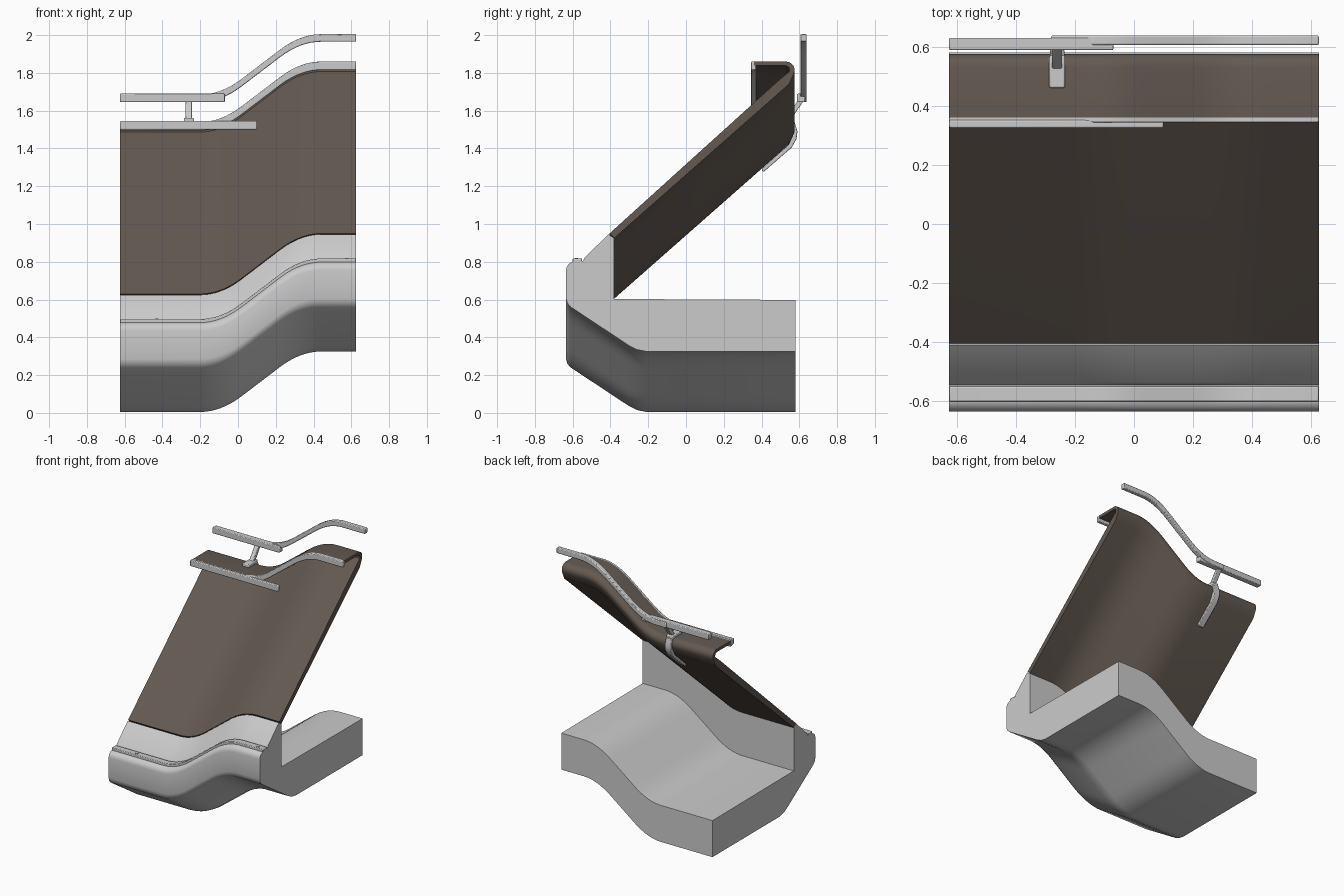
import bpy, bmesh, math

if "Cube" in bpy.data.objects:
    bpy.data.objects.remove(bpy.data.objects["Cube"])

# Height of the S-shaped step that every swept part follows along x
X0, X1, RAMP, RISE = -0.20, 0.44, 0.22, 0.32
HALF = 0.625


def step(x):
    slope = RISE / (X1 - X0 - RAMP)
    t = min(max(x - X0, 0), X1 - X0)
    if t < RAMP:
        return slope * t * t / (2 * RAMP)
    if t > X1 - X0 - RAMP:
        r = X1 - X0 - t
        return RISE - slope * r * r / (2 * RAMP)
    return slope * (t - RAMP / 2)


def sweep(name, profile, xa=-HALF, xb=HALF, curved=True, mat=None, bevel=0.0):
    """Sweep a closed (y, z) profile along x, following the step if curved."""
    xs = [xa, xb]
    if curved:
        lo, hi = max(xa, X0), min(xb, X1)
        xs += [lo + (hi - lo) * i / 24 for i in range(25)]
    xs = sorted({round(x, 5) for x in xs})
    bm = bmesh.new()
    rings = [[bm.verts.new((x, y, z + (step(x) if curved else 0)))
              for y, z in profile] for x in xs]
    n = len(profile)
    for a, b in zip(rings, rings[1:]):
        for i in range(n):
            j = (i + 1) % n
            bm.faces.new((a[i], a[j], b[j], b[i]))
    bm.faces.new(rings[0])
    bm.faces.new(rings[-1])
    bmesh.ops.recalc_face_normals(bm, faces=bm.faces)
    mesh = bpy.data.meshes.new(name)
    bm.to_mesh(mesh)
    bm.free()
    ob = bpy.data.objects.new(name, mesh)
    bpy.context.collection.objects.link(ob)
    if mat:
        mesh.materials.append(mat)
    if bevel:
        m = ob.modifiers.new("edge_round", 'BEVEL')
        m.width, m.segments, m.limit_method = bevel, 2, 'ANGLE'
        m.angle_limit = math.radians(50)
    bpy.ops.object.select_all(action='DESELECT')
    bpy.context.view_layer.objects.active = ob
    ob.select_set(True)
    bpy.ops.object.shade_smooth_by_angle(angle=math.radians(32))
    return ob


def rect(y0, y1, z0, z1):
    return [(y0, z0), (y1, z0), (y1, z1), (y0, z1)]


def arc(cy, cz, r, a0, a1, n=6):
    return [(cy + r * math.cos(math.radians(a0 + (a1 - a0) * i / n)),
             cz + r * math.sin(math.radians(a0 + (a1 - a0) * i / n))) for i in range(n + 1)]


brown = bpy.data.materials.new("brown_panel")
brown.diffuse_color = (0.125, 0.10, 0.083, 1)
brown.use_nodes = True
brown.node_tree.nodes["Principled BSDF"].inputs["Base Color"].default_value = brown.diffuse_color

# Base with its raised, rounded front
sweep("base", [(0.58, 0.005), (0.58, 0.278), (-0.38, 0.283), (-0.38, 0.605),
               (-0.41, 0.625), (-0.535, 0.505), (-0.545, 0.485), (-0.57, 0.485)]
      + arc(-0.59, 0.435, 0.045, 80, 180)
      + [(-0.635, 0.285), (-0.628, 0.26), (-0.61, 0.24), (-0.30, 0.035),
         (-0.26, 0.015), (-0.21, 0.005)])

# Trim ridges along the front of the base
sweep("upper_front_trim", rect(-0.60, -0.55, 0.475, 0.497), bevel=0.004)

# Leaning panel, curling forward into a shelf at the top
outer = [(-0.38, 0.605), (0.545, 1.42)] + arc(0.53, 1.495, 0.045, -30, 90) + [(0.36, 1.54)]
inner = [(0.36, 1.518), (0.525, 1.518)] + arc(0.525, 1.495, 0.023, 80, -20) + [(0.49, 1.44), (-0.405, 0.63)]
sweep("leaning_panel", outer + inner, mat=brown)

# Shelf edge trims: one following the curve, one straight
sweep("shelf_curved_trim", rect(0.343, 0.37, 1.495, 1.54), bevel=0.005)
sweep("shelf_straight_trim", rect(0.325, 0.352, 1.50, 1.545), xb=0.10, curved=False, bevel=0.005)

# Rail above the panel: a curved bar and a straight bar
sweep("rail_curved_bar", rect(0.605, 0.638, 1.645, 1.685), xa=-0.28, bevel=0.005)
sweep("rail_straight_bar", rect(0.588, 0.63, 1.645, 1.69), xb=-0.07, curved=False, bevel=0.005)

# Post holding the rail, and the bracket hugging the back of the panel
sweep("rail_post", [(0.60, 1.665), (0.625, 1.655), (0.57, 1.575), (0.525, 1.53),
                    (0.51, 1.54), (0.555, 1.60)], -0.277, -0.243, False, bevel=0.004)
sweep("bracket_foot", rect(0.46, 0.57, 1.53, 1.562), -0.287, -0.233, False, bevel=0.006)
sweep("back_bracket", [(0.41, 1.275), (0.56, 1.405), (0.585, 1.45), (0.59, 1.49), (0.575, 1.54),
                       (0.555, 1.55), (0.555, 1.46), (0.535, 1.41), (0.40, 1.29)],
      -0.285, -0.235, False, bevel=0.005)

# Small studs on the front trim
for name, x in (("left_stud", -0.43), ("right_stud", 0.575)):
    z = 0.48 + step(x)
    sweep(name, rect(-0.587, -0.573, z, z + 0.021), x - 0.009, x + 0.009, False)
